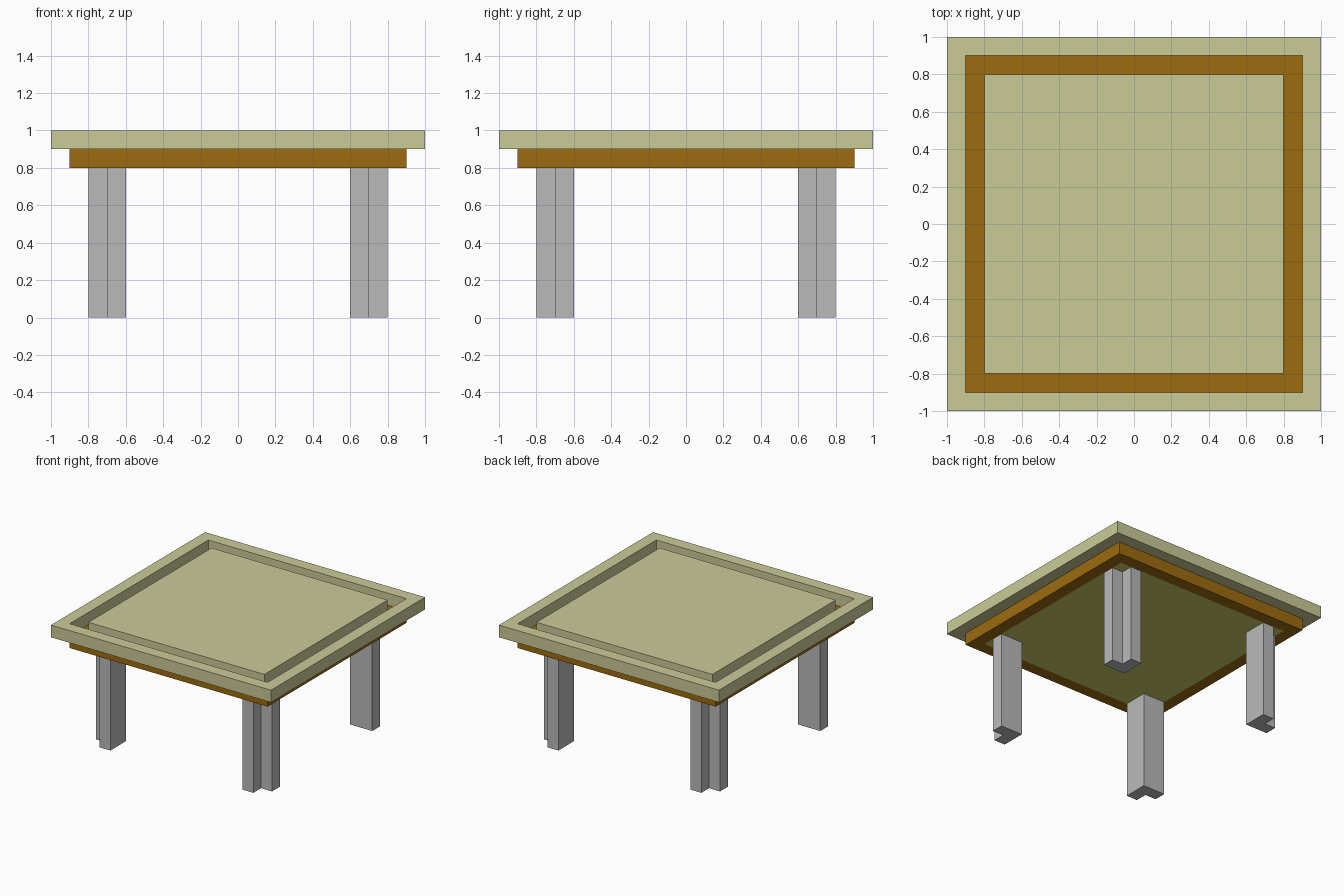
import bpy
import bmesh

cube = bpy.data.objects.get("Cube")
if cube:
    bpy.data.objects.remove(cube, do_unlink=True)


def material(name, rgb):
    """Flat material from 0-255 display values, stored as linear."""
    linear = [((c / 255 + 0.055) / 1.055) ** 2.4 for c in rgb]
    mat = bpy.data.materials.new(name)
    mat.use_nodes = True
    mat.diffuse_color = (*linear, 1)
    mat.node_tree.nodes["Principled BSDF"].inputs["Base Color"].default_value = (*linear, 1)
    return mat


pale_olive = material("pale_olive", (203, 203, 153))
deep_olive = material("deep_olive", (204, 204, 106))
brown = material("brown", (156, 108, 16))
grey = material("grey", (186, 186, 186))


def slab(name, outline, z, height, mat, border=None):
    """Flat outline thickened upwards; border leaves only a frame of that width."""
    bm = bmesh.new()
    face = bm.faces.new([bm.verts.new((x, y, z)) for x, y in outline])
    face.normal_update()
    if face.normal.z < 0:
        face.normal_flip()
    if border:
        bmesh.ops.inset_region(bm, faces=[face], thickness=border,
                               use_boundary=True, use_even_offset=True)
        bmesh.ops.delete(bm, geom=[face], context='FACES')
    mesh = bpy.data.meshes.new(name)
    bm.to_mesh(mesh)
    bm.free()
    mesh.materials.append(mat)
    obj = bpy.data.objects.new(name, mesh)
    bpy.context.collection.objects.link(obj)
    solid = obj.modifiers.new("thickness", 'SOLIDIFY')
    solid.thickness = height
    solid.offset = 1
    return obj


def square(r):
    return [(-r, -r), (r, -r), (r, r), (-r, r)]


# Table top: outer rim, sunken brown frame and raised centre panel
slab("top_rim", square(1.0), 0.9, 0.1, pale_olive, border=0.1)
slab("under_frame", square(0.9), 0.8, 0.1, brown, border=0.1)
slab("centre_panel", square(0.8), 0.9, 0.1, pale_olive)
slab("under_panel", square(0.8), 0.8, 0.1, deep_olive)

# L-shaped legs, notched at the outer corner
leg = [(0.6, 0.6), (0.8, 0.6), (0.8, 0.7), (0.7, 0.7), (0.7, 0.8), (0.6, 0.8)]
for side, sx in (("left", 1), ("right", -1)):
    for end, sy in (("front", -1), ("back", 1)):
        slab(f"{end}_{side}_leg", [(x * sx, y * sy) for x, y in leg], 0, 0.8, grey)
